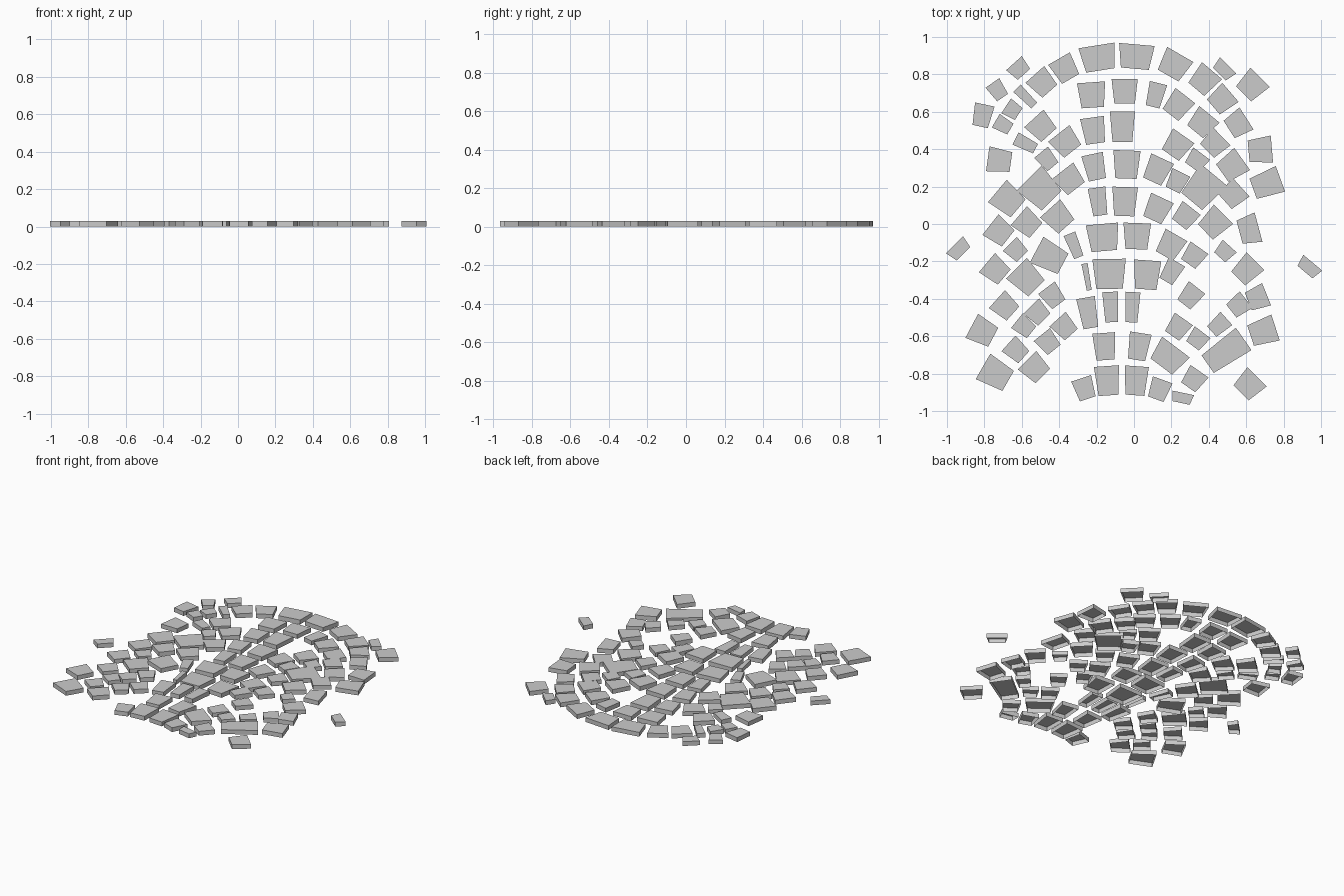
import bpy, bmesh
from math import radians, sin, cos

HEIGHT = 0.03      # stone thickness
AXIS = -0.05       # x of the fan's centre line
TILT = 95          # degrees of tilt per unit away from the centre line
TAPER = 0.12       # outer edge wider, inner edge narrower


def stone(bm, x, y, width, depth, tilt=None):
    """One wedge-shaped paver, turned to follow the arch, open underneath."""
    a = radians(-TILT * (x - AXIS) if tilt is None else tilt)
    w, d = width / 2, depth / 2
    inner, outer = w * (1 - TAPER), w * (1 + TAPER)
    plan = [(-inner, -d), (inner, -d), (outer, d), (-outer, d)]
    ring = [(x + u * cos(a) - v * sin(a), y + u * sin(a) + v * cos(a)) for u, v in plan]
    low = [bm.verts.new((px, py, 0)) for px, py in ring]
    top = [bm.verts.new((px, py, HEIGHT)) for px, py in ring]
    bm.faces.new(top)
    for i in range(4):
        j = (i + 1) % 4
        bm.faces.new((low[i], low[j], top[j], top[i]))


def course(name, stones):
    """An arched course of pavers: x, y, width, depth and an optional tilt."""
    bm = bmesh.new()
    for s in stones:
        stone(bm, *s)
    mesh = bpy.data.meshes.new(name)
    bm.to_mesh(mesh)
    bm.free()
    bpy.context.collection.objects.link(bpy.data.objects.new(name, mesh))


# Outer arch
course("arch_course_1", [
    (-.49, .755, .12, .12), (-.37, .83, .12, .125, 30), (-.19, .888, .175, .135, 9),
    (.01, .895, .17, .13, -5), (.215, .85, .145, .13, -30), (.375, .77, .125, .13),
    (.47, .665, .12, .12), (.555, .535, .125, .11)])

# Loose stones around the rim
course("rim_stones", [
    (-.615, .83, .1, .08, 42), (-.73, .715, .08, .095, 35), (-.81, .58, .095, .12, -12),
    (-.58, .68, .05, .13, 45), (-.65, .61, .085, .08), (-.70, .53, .075, .09, 60),
    (.48, .825, .11, .065, -45), (.63, .74, .13, .125, -45),
    (-.936, -.135, .115, .068, 45), (.935, -.232, .118, .065, -40)])

# Second arch
course("arch_course_2", [
    (-.225, .69, .135, .135, 4), (-.05, .71, .125, .13, 0), (.115, .69, .085, .13, -14),
    (.235, .635, .12, .13, -38), (.365, .54, .125, .12), (.43, .43, .12, .11),
    (.525, .31, .13, .13), (.675, .395, .13, .125, -85), (.71, .215, .13, .155, -70)])

# Third arch
course("arch_course_3", [
    (-.72, .34, .12, .125, 82), (-.58, .43, .065, .12, 63), (-.465, .345, .085, .1),
    (-.495, .52, .125, .12), (-.365, .437, .13, .12, 38), (-.215, .5, .115, .14, 8),
    (-.062, .52, .12, .165, 0), (.23, .42, .125, .125, -35), (.335, .34, .1, .09)])

# Fourth arch
course("arch_course_4", [
    (-.675, .13, .14, .145, 50), (-.5, .185, .17, .17, 45), (-.345, .237, .13, .12, 38),
    (-.21, .305, .105, .14, 12), (-.04, .318, .13, .15, -2), (.125, .288, .12, .135, -25),
    (.23, .228, .095, .105), (.368, .192, .165, .185), (.53, .158, .12, .115, -48)])

# Fifth arch
course("arch_course_5", [
    (-.72, -.04, .125, .12, 52), (-.57, .005, .12, .12), (-.405, .035, .13, .13, 42),
    (-.19, .12, .085, .15, 8), (-.05, .12, .122, .155, -2), (.125, .08, .12, .13, -25),
    (.275, .042, .11, .11, -38), (.43, .005, .13, .135), (.615, -.03, .145, .105, -75)])

# Sixth arch
course("arch_course_6", [
    (-.74, -.245, .12, .12, 50), (-.575, -.29, .14, .15, 45), (-.63, -.14, .095, .095, 45),
    (-.45, -.175, .14, .16, 62), (-.32, -.115, .06, .135, 22), (-.165, -.072, .155, .145, 5),
    (.015, -.065, .132, .14, -2), (.195, -.115, .12, .13, -30), (.32, -.17, .105, .105),
    (.485, -.148, .09, .08, -42), (.603, -.245, .12, .13, -45)])

# Seventh arch
course("arch_course_7", [
    (-.69, -.44, .115, .115, 48), (-.515, -.475, .105, .1), (-.435, -.385, .1, .11),
    (-.252, -.283, .03, .145, 10), (-.132, -.267, .16, .16, 1), (.068, -.272, .13, .155, -4),
    (.2, -.255, .09, .12, -30), (.302, -.385, .1, .115, -38), (.56, -.435, .1, .1, -52),
    (.66, -.395, .115, .105, -68)])

# Eighth arch
course("arch_course_8", [
    (-.81, -.575, .13, .13, 62), (-.587, -.548, .09, .1), (-.372, -.55, .105, .11, 42),
    (-.245, -.475, .09, .165, 10), (-.124, -.444, .075, .162, 3), (-.01, -.445, .072, .162, -3),
    (.235, -.553, .105, .11, -35), (.34, -.615, .095, .09), (.455, -.54, .085, .105, -48),
    (.69, -.575, .13, .14, -72)])

# Ninth arch
course("arch_course_9", [
    (-.74, -.8, .14, .155, 60), (-.63, -.675, .1, .11, 48), (-.46, -.632, .1, .105),
    (-.53, -.77, .125, .12, 45), (-.157, -.655, .11, .145, 4), (.025, -.655, .105, .145, -9),
    (.185, -.71, .165, .13, -37), (.49, -.682, .13, .235, -55)])

# Bottom arch
course("arch_course_10", [
    (-.265, -.88, .1, .115, 18), (-.142, -.838, .12, .157, 4), (.01, -.838, .115, .155, -4),
    (.135, -.885, .1, .11, -20), (.32, -.83, .105, .105), (.258, -.93, .105, .055, -12),
    (.615, -.86, .13, .12, -45)])
